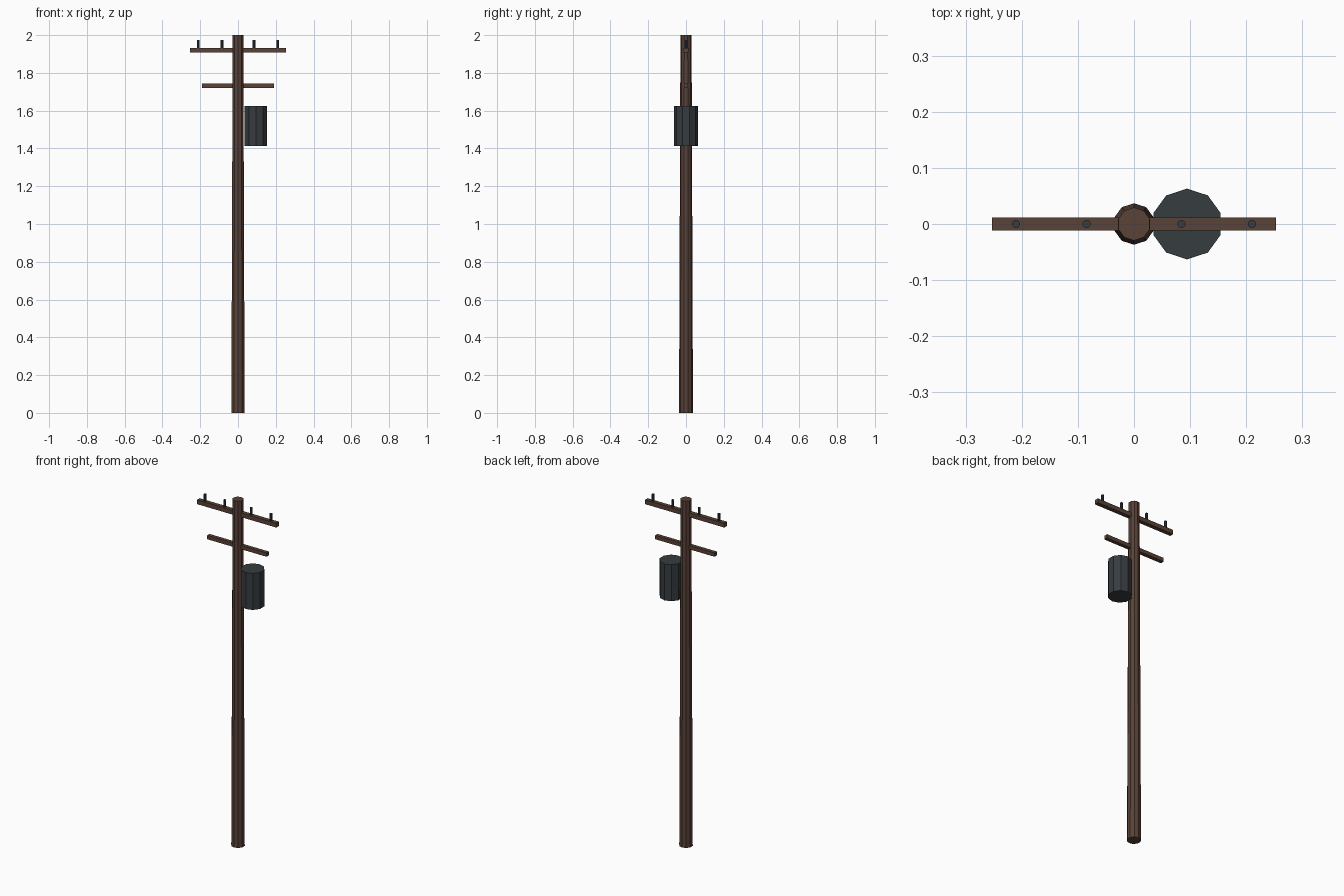
import bpy

if "Cube" in bpy.data.objects:
    bpy.data.objects.remove(bpy.data.objects["Cube"])


def material(name, rgb):
    m = bpy.data.materials.new(name)
    m.diffuse_color = (*rgb, 1)
    m.use_nodes = True
    m.node_tree.nodes["Principled BSDF"].inputs["Base Color"].default_value = m.diffuse_color
    return m


wood = material("dark_wood", (0.10, 0.054, 0.038))
metal = material("dark_metal", (0.037, 0.045, 0.051))


def finish(name, mat):
    ob = bpy.context.object
    ob.name = name
    ob.data.materials.append(mat)
    return ob


def post(name, sides, r_bottom, r_top, x, z0, z1, mat):
    # upright faceted post, first corner on +y
    bpy.ops.mesh.primitive_cone_add(vertices=sides, radius1=r_bottom, radius2=r_top,
                                    depth=z1 - z0, location=(x, 0, (z0 + z1) / 2))
    return finish(name, mat)


def beam(name, half_x, half_y, z0, z1, mat):
    bpy.ops.mesh.primitive_cube_add(size=1, location=(0, 0, (z0 + z1) / 2))
    ob = finish(name, mat)
    ob.scale = (2 * half_x, 2 * half_y, z1 - z0)
    return ob


# tapered pole
post("pole", 10, 0.037, 0.0295, 0, 0, 2, wood)

# crossarms
beam("upper_crossarm", 0.253, 0.012, 1.907, 1.932, wood)
beam("lower_crossarm", 0.19, 0.011, 1.721, 1.743, wood)

# insulator pins on the upper arm
for i, x in enumerate((-0.2105, -0.0845, 0.0845, 0.2105)):
    post(f"insulator_{i + 1}", 8, 0.0075, 0.0075, x, 1.928, 1.973, metal)

# transformer can beside the pole
post("transformer", 10, 0.063, 0.063, 0.0945, 1.413, 1.624, metal)
